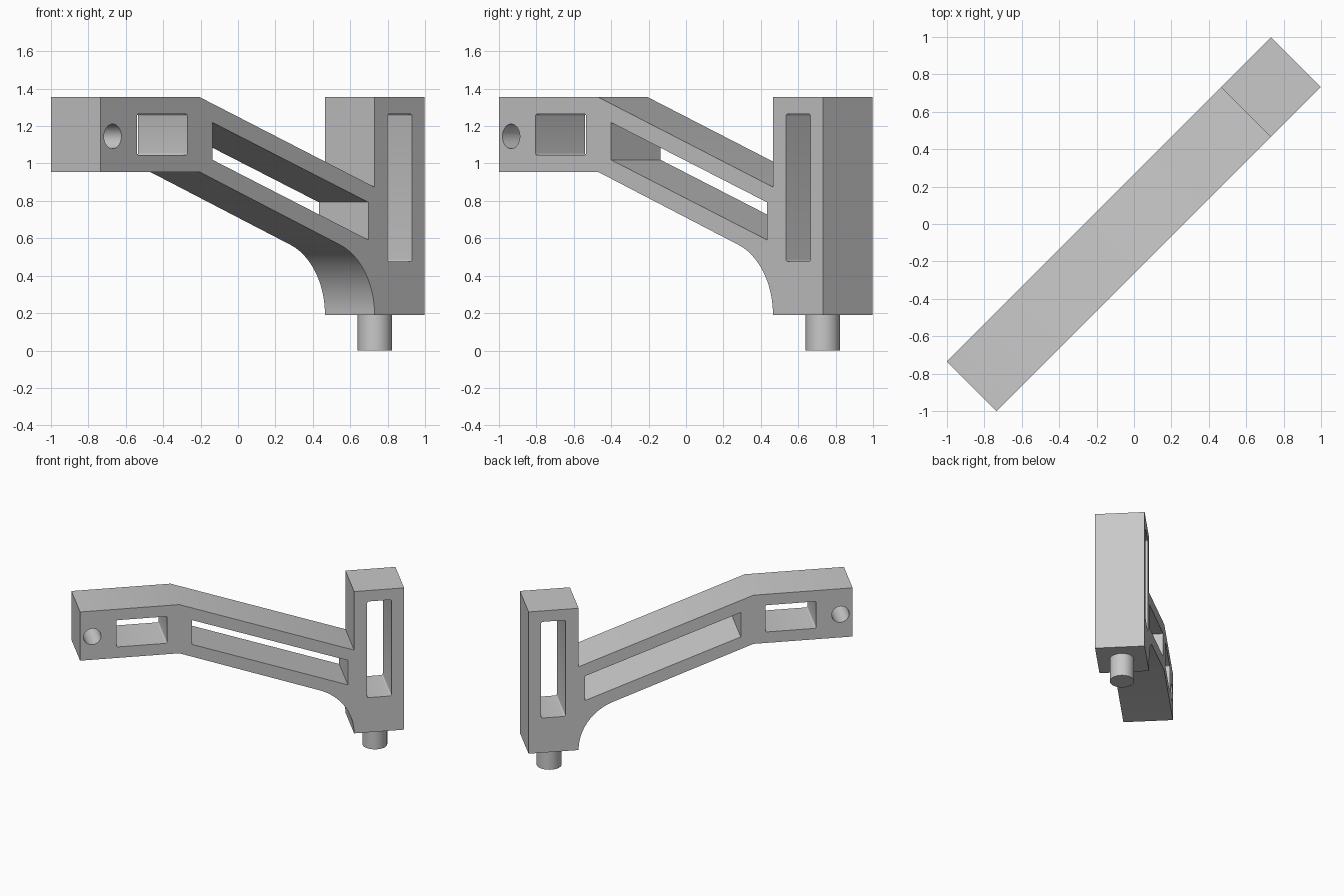
import bpy
import bmesh
from math import sin, cos, pi, radians, sqrt

cube = bpy.data.objects.get("Cube")
if cube:
    bpy.data.objects.remove(cube, do_unlink=True)

SHIFT = 0.1325               # half width of the bar, measured along x
HALF_WIDTH = SHIFT * sqrt(2)

grey = bpy.data.materials.new("light grey")
grey.use_nodes = True
colour = (0.58, 0.58, 0.58, 1)
grey.diffuse_color = colour
grey.node_tree.nodes["Principled BSDF"].inputs["Base Color"].default_value = colour


def along(x):
    """Distance along the diagonal bar for an x on its front side face."""
    return (x - SHIFT) * sqrt(2)


def arc(cx, cz, r, start, end, steps):
    angles = [radians(start + (end - start) * i / steps) for i in range(steps + 1)]
    return [(cx + r * cos(a), cz + r * sin(a)) for a in angles]


def rounded_rect(x0, x1, z0, z1, r=0.012):
    s0, s1 = along(x0) + r, along(x1) - r
    z0, z1 = z0 + r, z1 - r
    corners = [(s1, z1), (s0, z1), (s0, z0), (s1, z0)]
    return [p for i, c in enumerate(corners)
            for p in arc(*c, r, 90 * i, 90 * i + 90, 4)]


def finish(obj):
    obj.data.materials.clear()
    obj.data.materials.append(grey)
    bpy.ops.object.select_all(action='DESELECT')
    obj.select_set(True)
    bpy.context.view_layer.objects.active = obj
    bpy.ops.object.shade_smooth_by_angle(angle=radians(30))


def extrude_outlines(name, outlines):
    """Solid with holes, standing upright along the diagonal."""
    curve = bpy.data.curves.new(name + "_outline", 'CURVE')
    curve.dimensions = '2D'
    curve.fill_mode = 'BOTH'
    curve.extrude = HALF_WIDTH
    for points in outlines:
        spline = curve.splines.new('POLY')
        spline.points.add(len(points) - 1)
        for p, (s, z) in zip(spline.points, points):
            p.co = (s, z, 0, 1)
        spline.use_cyclic_u = True
    helper = bpy.data.objects.new(name + "_outline", curve)
    bpy.context.collection.objects.link(helper)
    bpy.context.view_layer.update()
    graph = bpy.context.evaluated_depsgraph_get()
    mesh = bpy.data.meshes.new_from_object(helper.evaluated_get(graph))
    bpy.data.objects.remove(helper, do_unlink=True)
    bm = bmesh.new()
    bm.from_mesh(mesh)
    bmesh.ops.remove_doubles(bm, verts=bm.verts, dist=0.0001)
    bmesh.ops.recalc_face_normals(bm, faces=bm.faces)
    bm.to_mesh(mesh)
    bm.free()
    obj = bpy.data.objects.new(name, mesh)
    bpy.context.collection.objects.link(obj)
    obj.rotation_euler = (radians(90), 0, radians(45))
    finish(obj)


# Bracket side profile: raised end, sloping arm, post and concave fillet
R = 0.4
fillet = arc(along(0.73) - R, 0.19, R, 0, 70, 24)
profile = [(along(x), z) for x, z in [
    (-0.205, 0.955), (-0.735, 0.955), (-0.735, 1.355), (-0.205, 1.355),
    (0.73, 0.874), (0.73, 1.355), (0.9975, 1.355), (0.9975, 0.19)]] + fillet

# Openings through the bracket
pin_hole = arc(along(-0.67), 1.145, 0.066, 0, 348.75, 31)
end_window = rounded_rect(-0.54, -0.27, 1.045, 1.265)
post_window = rounded_rect(0.8, 0.93, 0.475, 1.265)
arm_slot = [(along(x), z) for x, z in [
    (-0.137, 1.22), (0.697, 0.793), (0.697, 0.592), (-0.137, 1.02)]]

extrude_outlines("bracket", [profile, pin_hole, end_window, post_window, arm_slot])

# Round peg under the post
bpy.ops.mesh.primitive_cylinder_add(vertices=48, radius=0.092, depth=0.2,
                                    location=(0.732, 0.732, 0.1))
peg = bpy.context.object
peg.name = "peg"
finish(peg)
